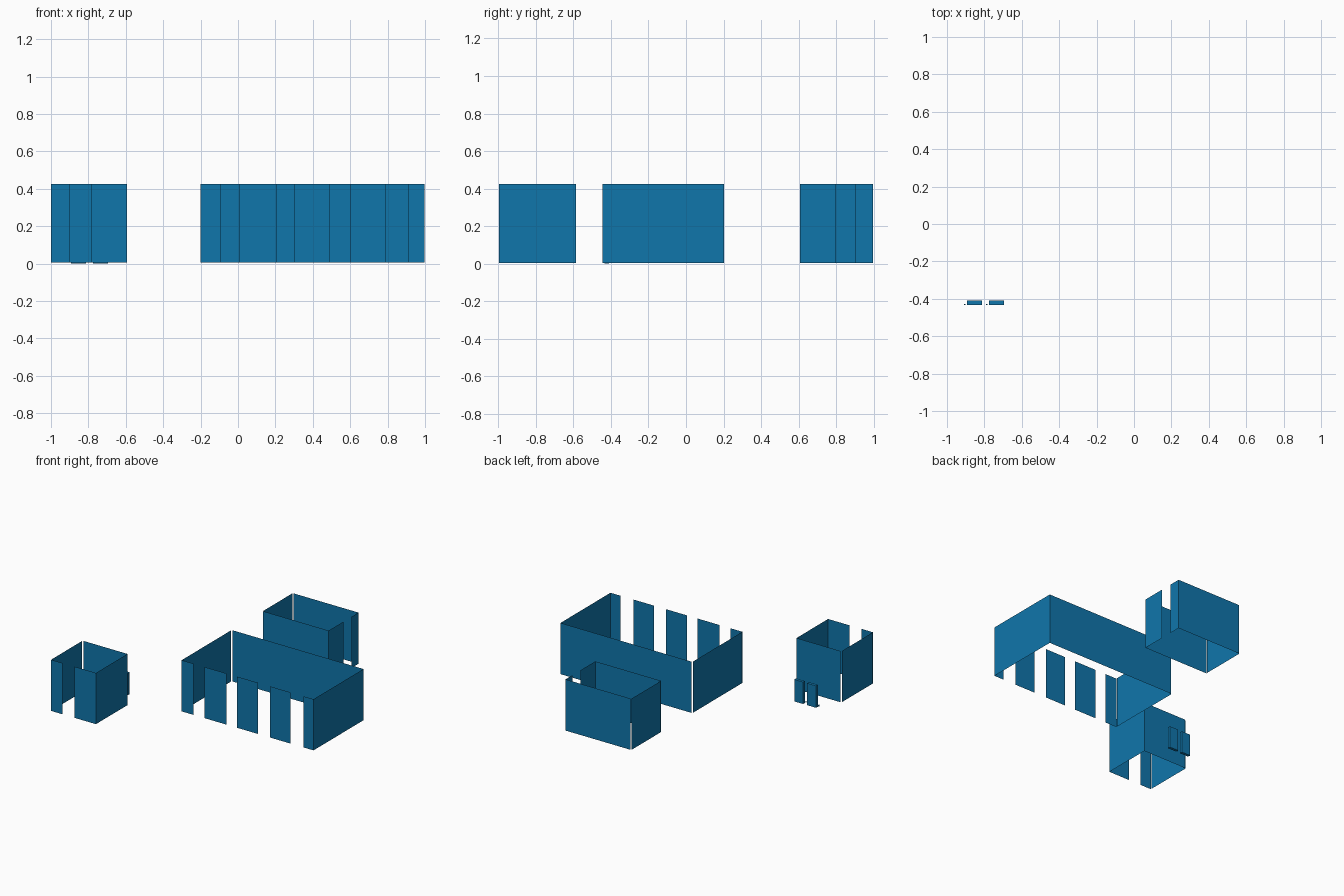
import bpy, bmesh

if "Cube" in bpy.data.objects:
    bpy.data.objects.remove(bpy.data.objects["Cube"])

Z0, Z1 = 0.005, 0.425   # wall foot and wall top
GAP = 0.006             # small reveal at the back-left corners

blue = bpy.data.materials.new("blue")
blue.diffuse_color = (0.005, 0.18, 0.41, 1)
blue.use_nodes = True
blue.node_tree.nodes["Principled BSDF"].inputs["Base Color"].default_value = blue.diffuse_color


def finish(name, bm):
    mesh = bpy.data.meshes.new(name)
    bm.to_mesh(mesh)
    bm.free()
    mesh.materials.append(blue)
    ob = bpy.data.objects.new(name, mesh)
    bpy.context.collection.objects.link(ob)
    return ob


def wall(name, axis, at, spans):
    """Sheet wall along an axis, one panel per span between openings."""
    bm = bmesh.new()
    for a, b in spans:
        pts = [(a, Z0), (b, Z0), (b, Z1), (a, Z1)]
        bm.faces.new([bm.verts.new((s, at, z) if axis == "x" else (at, s, z))
                      for s, z in pts])
    finish(name, bm)


def box(name, lo, hi):
    bm = bmesh.new()
    bmesh.ops.create_cube(bm, size=1)
    for v in bm.verts:
        v.co = [lo[i] + (v.co[i] + 0.5) * (hi[i] - lo[i]) for i in range(3)]
    finish(name, bm)


def room(name, x0, x1, y0, y1, front=None, right=None):
    """Four walls; front and right may be split by openings."""
    wall(name + "_front_wall", "x", y0, front or [(x0, x1)])
    wall(name + "_back_wall", "x", y1, [(x0 + GAP, x1)])
    wall(name + "_left_wall", "y", x0, [(y0 + GAP, y1 - GAP)])
    wall(name + "_right_wall", "y", x1, right or [(y0, y1)])


# small room with a front doorway
room("small_room", -1, -0.593, -0.995, -0.586,
     front=[(-1, -0.897), (-0.787, -0.593)])

# long hall with four front openings
room("hall", -0.2, 0.997, -0.445, 0.203,
     front=[(-0.2, -0.093), (0.007, 0.205), (0.303, 0.492),
            (0.602, 0.79), (0.908, 0.997)])

# rear room with a side doorway
room("rear_room", -0.2, 0.397, 0.608, 0.995,
     right=[(0.608, 0.8), (0.902, 0.995)])

# pair of upright slabs behind the small room, each with a small foot
for i, x in enumerate((-0.893, -0.776)):
    box(f"slab_{i + 1}", (x, -0.433, 0), (x + 0.08, -0.41, 0.18))
    box(f"slab_foot_{i + 1}", (x - 0.016, -0.433, 0.008), (x - 0.008, -0.427, 0.02))
